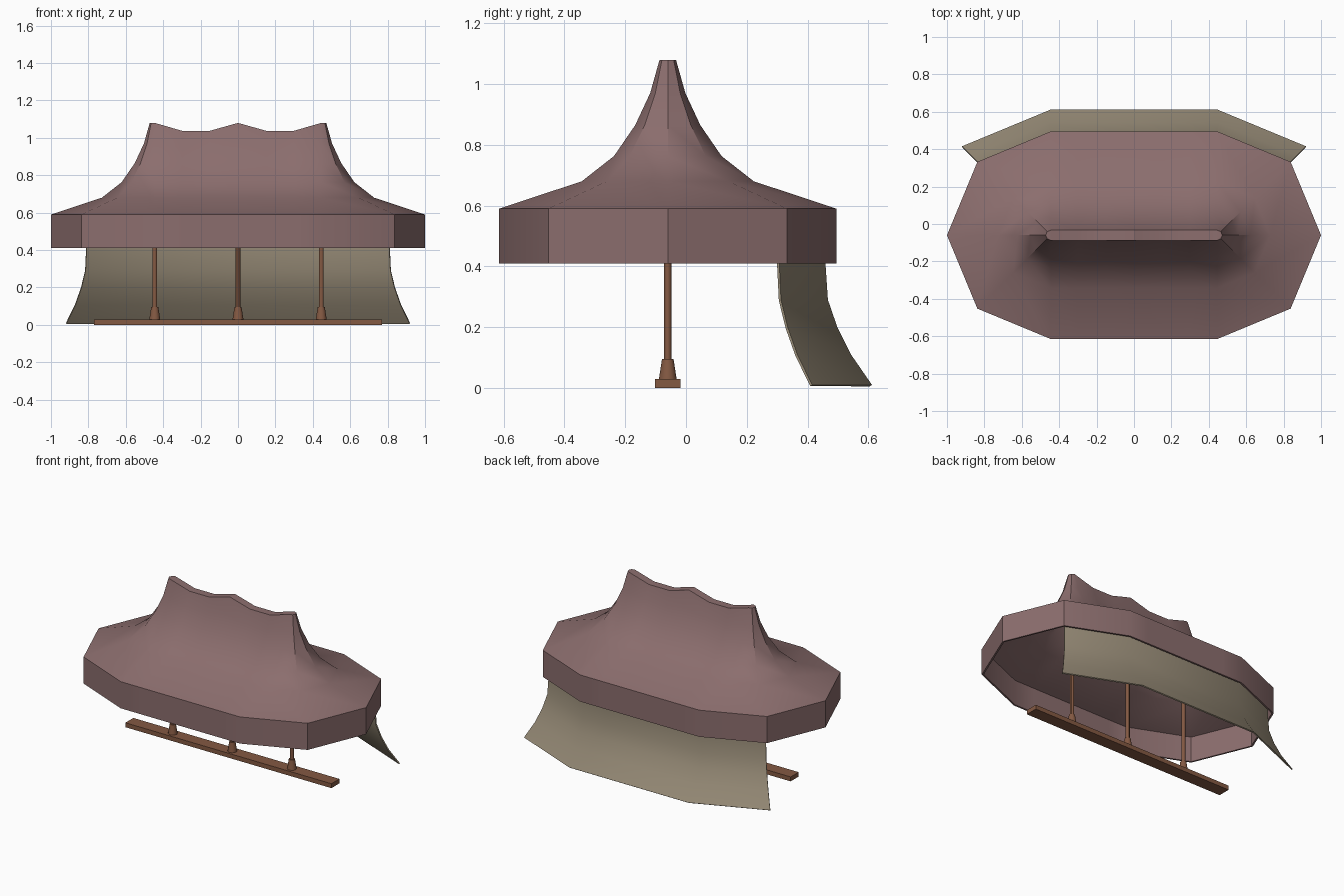
import bpy, bmesh
from math import cos, sin, radians

if "Cube" in bpy.data.objects:
    bpy.data.objects.remove(bpy.data.objects["Cube"])

CY = -0.06          # centre line of the tent in y
PX = 0.445          # x of the outer poles
SAG = [0.30, 0.15, 0, -0.15, -0.30]


def material(name, rgb):
    m = bpy.data.materials.new(name)
    m.diffuse_color = (*rgb, 1)
    m.use_nodes = True
    m.node_tree.nodes["Principled BSDF"].inputs["Base Color"].default_value = m.diffuse_color
    return m


canvas = material("roof_canvas", (0.26, 0.155, 0.155))
cloth = material("wall_cloth", (0.31, 0.26, 0.185))
wood = material("wood", (0.23, 0.10, 0.055))


def finish(bm, name, mat, thickness=0):
    bmesh.ops.recalc_face_normals(bm, faces=bm.faces)
    me = bpy.data.meshes.new(name)
    bm.to_mesh(me)
    bm.free()
    ob = bpy.data.objects.new(name, me)
    bpy.context.collection.objects.link(ob)
    me.materials.append(mat)
    bpy.ops.object.select_all(action='DESELECT')
    ob.select_set(True)
    bpy.context.view_layer.objects.active = ob
    if thickness:
        mod = ob.modifiers.new("thickness", 'SOLIDIFY')
        mod.thickness = thickness
        mod.offset = -1
        bpy.ops.object.modifier_apply(modifier=mod.name)
    bpy.ops.object.shade_smooth_by_angle(angle=radians(30))
    return ob


def arc(side, angles, r):
    return [(side * PX + r * cos(radians(a)), CY + r * sin(radians(a))) for a in angles]


def stadium(r):
    right = arc(1, range(-90, 91, 45), r)
    left = arc(-1, range(90, 271, 45), r)
    return (right + [(x, CY + r) for x in SAG]
            + left + [(x, CY - r) for x in reversed(SAG)])


def bridge(bm, rings, closed):
    n = len(rings[0])
    for a, b in zip(rings, rings[1:]):
        for i in range(n if closed else n - 1):
            j = (i + 1) % n
            bm.faces.new((a[i], a[j], b[j], b[i]))


# Roof: concave stadium-shaped slope with sagging ridge and a vertical valance
bm = bmesh.new()
rings = []
for r, z in [(0.027, 1.08), (0.058, 0.97), (0.107, 0.865), (0.177, 0.763),
             (0.283, 0.68), (0.555, 0.59), (0.555, 0.41)]:
    drop = 0.042 * max(0, (z - 0.59) / 0.49) ** 2
    rings.append([bm.verts.new((x, y, z - (drop if 0.1 < abs(x) < 0.35 and z > 0.6 else 0)))
                  for x, y in stadium(r)])
bridge(bm, rings, True)
top = rings[0]
caps = [(4 + k, 5 + k, 19 - k, (20 - k) % 20) for k in range(6)]
for f in caps + [(0, 1, 3, 4), (1, 2, 3), (10, 11, 13, 14), (11, 12, 13)]:
    bm.faces.new([top[i] for i in f])
finish(bm, "tent_roof", canvas, 0.012)

# Back wall: flared cloth hanging inside the rear of the valance
bm = bmesh.new()
rings = []
for r, z in [(0.517, 0.57), (0.519, 0.41), (0.527, 0.29), (0.558, 0.20),
             (0.603, 0.11), (0.672, 0.01)]:
    pts = arc(1, (45, 90), r) + arc(-1, (90, 135), r)
    rings.append([bm.verts.new((x, y, z)) for x, y in pts])
bridge(bm, rings, False)
finish(bm, "back_wall", cloth, 0.008)

# Base beam
bm = bmesh.new()
bmesh.ops.create_cube(bm, size=1)
bmesh.ops.scale(bm, vec=(1.54, 0.085, 0.03), verts=bm.verts)
bmesh.ops.translate(bm, vec=(0, CY, 0.015), verts=bm.verts)
finish(bm, "base_beam", wood)


def cone(name, x, r1, r2, z1, z2):
    bm = bmesh.new()
    bmesh.ops.create_cone(bm, cap_ends=True, segments=12, radius1=r1, radius2=r2, depth=z2 - z1)
    bmesh.ops.translate(bm, vec=(x, CY, (z1 + z2) / 2), verts=bm.verts)
    finish(bm, name, wood)


# Poles and their tapered sockets
for label, x in (("left", -PX), ("middle", 0), ("right", PX)):
    cone(label + "_pole", x, 0.013, 0.013, 0.03, 1.06)
    cone(label + "_socket", x, 0.029, 0.019, 0.03, 0.095)
